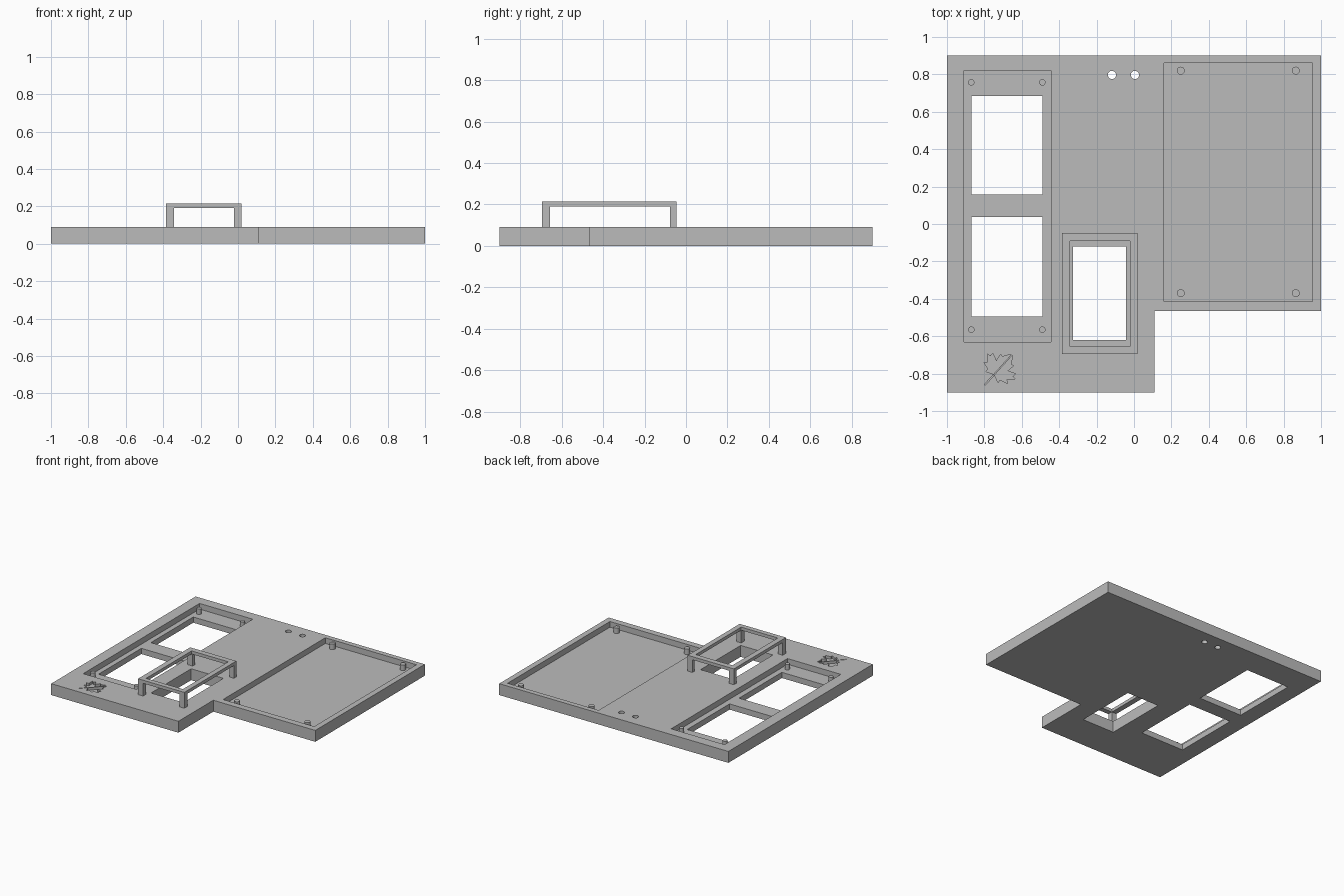
import bpy, bmesh, math
from mathutils import Matrix, Vector

if "Cube" in bpy.data.objects:
    bpy.data.objects.remove(bpy.data.objects["Cube"])

TOP = 0.09       # top of the base plate
FLOOR = 0.045    # floor of the two pockets

grey = bpy.data.materials.new("plain_grey")
grey.use_nodes = True
grey.diffuse_color = (0.5, 0.5, 0.5, 1)
grey.node_tree.nodes["Principled BSDF"].inputs["Base Color"].default_value = (0.5, 0.5, 0.5, 1)


def prism(name, outline, z0, z1):
    """Extrude a counter-clockwise outline from z0 to z1."""
    bm = bmesh.new()
    face = bm.faces.new([bm.verts.new((x, y, z0)) for x, y in outline])
    ext = bmesh.ops.extrude_face_region(bm, geom=[face])
    verts = [v for v in ext["geom"] if isinstance(v, bmesh.types.BMVert)]
    bmesh.ops.translate(bm, verts=verts, vec=(0, 0, z1 - z0))
    bmesh.ops.recalc_face_normals(bm, faces=bm.faces)
    mesh = bpy.data.meshes.new(name)
    bm.to_mesh(mesh)
    bm.free()
    mesh.materials.append(grey)
    ob = bpy.data.objects.new(name, mesh)
    bpy.context.collection.objects.link(ob)
    return ob


def box(name, x0, x1, y0, y1, z0, z1):
    return prism(name, [(x0, y0), (x1, y0), (x1, y1), (x0, y1)], z0, z1)


def cylinder(name, x, y, r, z0, z1, sides=32):
    ring = [(x + r * math.cos(math.tau * i / sides), y + r * math.sin(math.tau * i / sides))
            for i in range(sides)]
    ob = prism(name, ring, z0, z1)
    for p in ob.data.polygons:
        p.use_smooth = len(p.vertices) == 4
    for e in ob.data.edges:
        a, b = (ob.data.vertices[i].co.z for i in e.vertices)
        e.use_edge_sharp = abs(a - b) < 1e-6
    return ob


def cut(target, cutter):
    """Subtract a cutter from the target, then discard the cutter."""
    cutter.hide_render = True
    mod = target.modifiers.new("cut", 'BOOLEAN')
    mod.operation, mod.solver, mod.object = 'DIFFERENCE', 'EXACT', cutter
    with bpy.context.temp_override(object=target, active_object=target):
        bpy.ops.object.modifier_apply(modifier=mod.name)
    bpy.data.objects.remove(cutter)


# L-shaped base plate
plate = prism("base_plate", [(-1, -0.9), (0.11, -0.9), (0.11, -0.465), (1, -0.465),
                             (1, 0.9), (-1, 0.9)], 0, TOP)

# Pockets, each with four mounting pegs
pockets = {"right": ((-0.91, -0.445, -0.63, 0.82), (-0.87, -0.49), (-0.565, 0.757), 0.017),
           "left": ((0.16, 0.955, -0.415, 0.86), (0.25, 0.865), (-0.37, 0.82), 0.021)}
for side, (area, xs, ys, r) in pockets.items():
    cut(plate, box("pocket_cutter", *area, FLOOR, 0.2))
    for x in xs:
        for y in ys:
            cylinder(side + "_pocket_peg", x, y, r, FLOOR - 0.005, TOP - 0.002)

# Rectangular windows right through the plate
for area in [(-0.87, -0.49, 0.157, 0.685), (-0.87, -0.49, -0.495, 0.038),
             (-0.325, -0.043, -0.62, -0.12)]:
    cut(plate, box("window_cutter", *area, -0.1, 0.2))

# Two round cable holes
for x in (-0.118, 0.005):
    cut(plate, cylinder("hole_cutter", x, 0.797, 0.022, -0.1, 0.2))

# Engraved maple leaf: two mirrored halves either side of a raised midrib
half_leaf = [(0.004, 0), (0.045, -0.018), (0.042, 0.0), (0.085, 0.012), (0.068, 0.024),
             (0.1, 0.058), (0.08, 0.06), (0.082, 0.08), (0.04, 0.062), (0.046, 0.105),
             (0.032, 0.1), (0.004, 0.142)]
place = Matrix.Translation((-0.748, -0.805, 0)) @ Matrix.Rotation(math.radians(-42), 4, 'Z')
stem = [(-0.003, -0.075), (0.003, -0.075), (0.003, -0.004), (-0.003, -0.004)]
mirrored = [(-x, y) for x, y in reversed(half_leaf)]
for shape in (half_leaf, mirrored, stem):
    pts = [(place @ Vector((x, y, 0))).xy for x, y in shape]
    cut(plate, prism("leaf_cutter", pts, TOP - 0.02, 0.2))

# Raised frame on four legs above the middle window
X0, X1, Y0, Y1 = -0.385, 0.018, -0.695, -0.047
frame = box("raised_frame", X0, X1, Y0, Y1, 0.19, 0.215)
cut(frame, box("frame_cutter", X0 + 0.043, X1 - 0.04, Y0 + 0.039, Y1 - 0.043, 0.1, 0.3))
for x0, x1, side in ((X0, X0 + 0.043, "right"), (X1 - 0.04, X1, "left")):
    for y0, y1, end in ((Y0, Y0 + 0.039, "front"), (Y1 - 0.03, Y1, "back")):
        box(f"{end}_{side}_leg", x0, x1, y0, y1, TOP - 0.005, 0.19)
